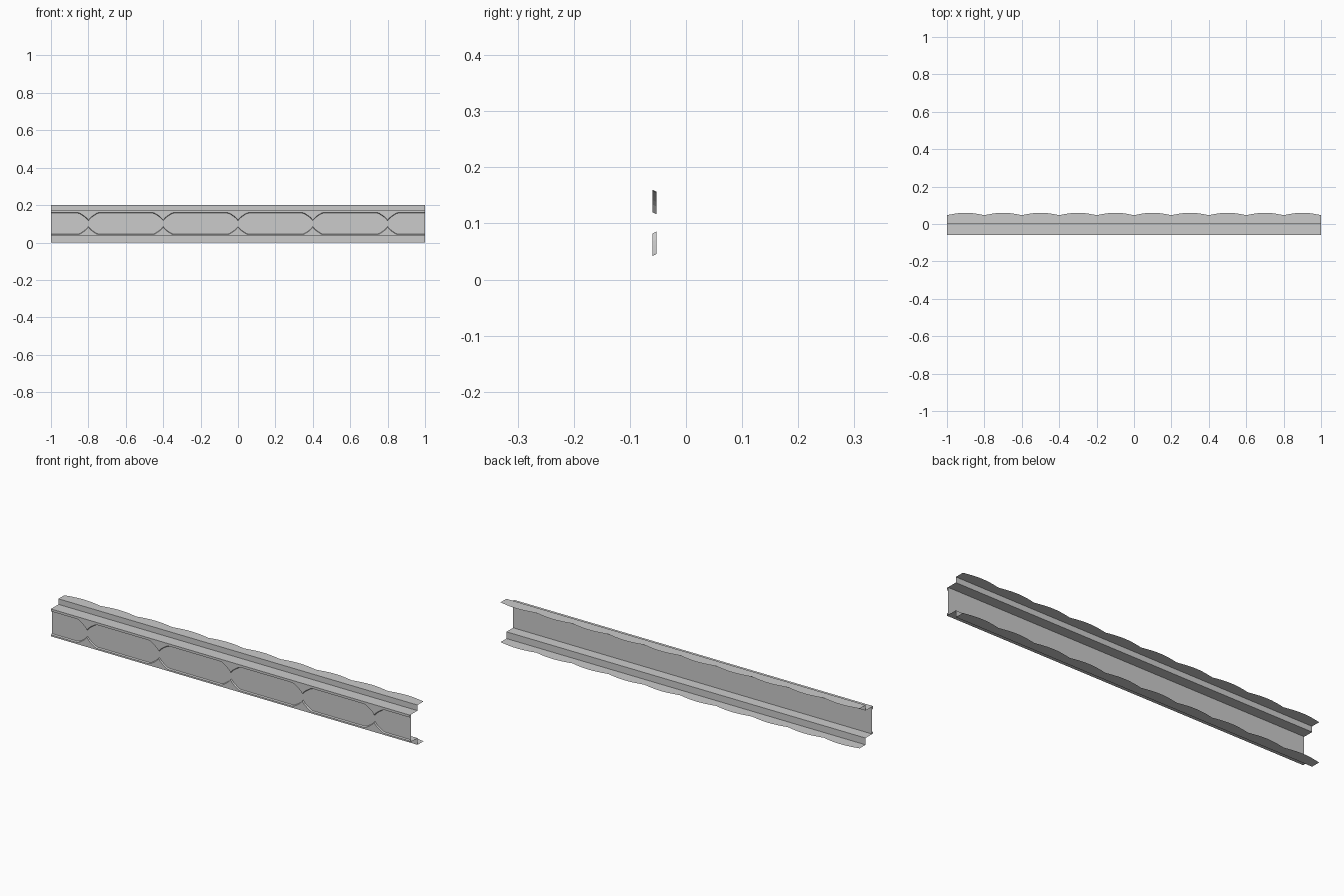
import bpy, math

if "Cube" in bpy.data.objects:
    bpy.data.objects.remove(bpy.data.objects["Cube"])

BACK, FRONT, PANEL = 0.0, -0.06, -0.053
Z_TOP, LEDGE_TOP, LEDGE_LOW = 0.2, 0.172, 0.034


def sheet(name, rows):
    """Skin a list of equally long rows of points into one thin sheet."""
    n = len(rows[0])
    verts = [p for row in rows for p in row]
    faces = [(r * n + i, r * n + i + 1, (r + 1) * n + i + 1, (r + 1) * n + i)
             for r in range(len(rows) - 1) for i in range(n - 1)]
    me = bpy.data.meshes.new(name)
    me.from_pydata(verts, [], faces)
    me.update()
    ob = bpy.data.objects.new(name, me)
    bpy.context.collection.objects.link(ob)
    return ob


def straight(y, z):
    return [(-1, y, z), (1, y, z)]


# wavy flanges at the very top and bottom, pointing backwards
xs = [-1 + i / 50 for i in range(101)]
wave = [0.047 + 0.013 * abs(math.sin(math.pi * x / 0.2)) for x in xs]
for name, z in (("top_flange", Z_TOP), ("bottom_flange", 0.0)):
    sheet(name, [[(x, BACK, z) for x in xs],
                 [(x, w, z) for x, w in zip(xs, wave)]])

# stepped ledges joining the flanges to the front
sheet("top_step", [straight(BACK, Z_TOP), straight(BACK, LEDGE_TOP),
                   straight(FRONT, LEDGE_TOP)])
sheet("bottom_step", [straight(BACK, 0), straight(BACK, LEDGE_LOW),
                      straight(FRONT, LEDGE_LOW)])

# flat recessed panel
sheet("web_panel", [straight(PANEL, LEDGE_LOW), straight(PANEL, LEDGE_TOP)])

# raised borders with a pointed cusp every 0.4 and a bevel back to the panel
half = [(0.055, 0), (0.045, 0.003), (0.034, 0.010), (0.022, 0.018),
        (0.012, 0.026), (0.005, 0.034)]
cusp = [(-dx, d) for dx, d in half] + [(0, 0.04)] + [(dx, d) for dx, d in reversed(half)]
path = [(-1, 0)] + [(c + dx, d) for c in (-0.8, -0.4, 0, 0.4, 0.8) for dx, d in cusp] + [(1, 0)]
for name, edge, z0, s in (("top_border", LEDGE_TOP, 0.160, -1),
                          ("bottom_border", LEDGE_LOW, 0.042, 1)):
    sheet(name, [[(x, FRONT, edge) for x, d in path],
                 [(x, FRONT, z0 + s * d) for x, d in path],
                 [(x, PANEL, z0 + s * (d + 0.0035)) for x, d in path]])
